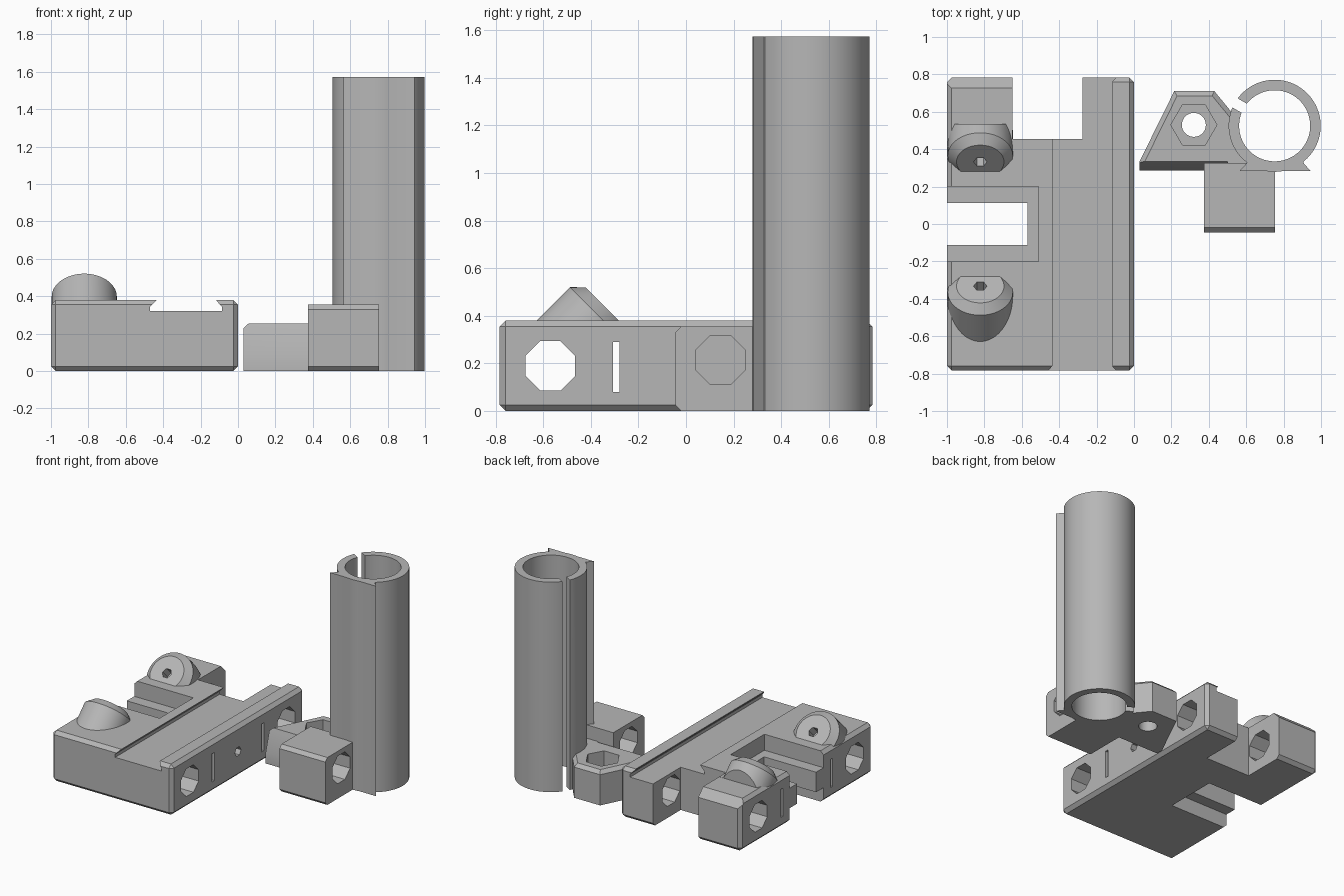
import bpy, bmesh, math
from mathutils import Matrix

old = bpy.data.objects.get("Cube")
if old:
    bpy.data.objects.remove(old)

grey = bpy.data.materials.new("plain grey")
grey.use_nodes = True
grey.diffuse_color = (0.47, 0.47, 0.47, 1)
grey.node_tree.nodes["Principled BSDF"].inputs["Base Color"].default_value = (0.47, 0.47, 0.47, 1)


def make(name, bm):
    bmesh.ops.recalc_face_normals(bm, faces=bm.faces)
    mesh = bpy.data.meshes.new(name)
    bm.to_mesh(mesh)
    bm.free()
    mesh.materials.append(grey)
    ob = bpy.data.objects.new(name, mesh)
    bpy.context.collection.objects.link(ob)
    return ob


def prism(name, axis, pts, lo, hi, bevel=0, top_only=False):
    """Extrude a 2D outline along an axis, with optional chamfers."""
    place = {"X": lambda a, b, h: (h, a, b),
             "Y": lambda a, b, h: (a, h, b),
             "Z": lambda a, b, h: (a, b, h)}[axis]
    bm = bmesh.new()
    low, high = [[bm.verts.new(place(a, b, h)) for a, b in pts] for h in (lo, hi)]
    bm.faces.new(low)
    bm.faces.new(high)
    for i in range(len(pts)):
        j = (i + 1) % len(pts)
        bm.faces.new((low[i], low[j], high[j], high[i]))
    bmesh.ops.recalc_face_normals(bm, faces=bm.faces)
    if bevel:
        edges = [e for e in bm.edges if not top_only or all(v in high for v in e.verts)]
        bmesh.ops.bevel(bm, geom=edges, offset=bevel, segments=1, affect='EDGES')
    return make(name, bm)


def box(name, x, y, z, bevel=0):
    pts = [(x[0], y[0]), (x[1], y[0]), (x[1], y[1]), (x[0], y[1])]
    return prism(name, "Z", pts, z[0], z[1], bevel)


def ring(cx, cy, r, n, turn=0.0):
    return [(cx + r * math.cos(turn + math.tau * i / n),
             cy + r * math.sin(turn + math.tau * i / n)) for i in range(n)]


def octagon(y, z, r=0.112):
    return ring(y, z, r, 8, math.pi / 8)


def combine(target, tool, op):
    """Apply a boolean and drop the tool object."""
    tool.hide_render = True
    mod = target.modifiers.new("cut", 'BOOLEAN')
    mod.operation, mod.object, mod.solver = op, tool, 'EXACT'
    dg = bpy.context.evaluated_depsgraph_get()
    dg.update()
    mesh = bpy.data.meshes.new_from_object(target.evaluated_get(dg))
    target.modifiers.clear()
    target.data = mesh
    bpy.data.objects.remove(tool)


def cut(target, tool):
    combine(target, tool, 'DIFFERENCE')


def join(target, tool):
    combine(target, tool, 'UNION')


# Carriage: chamfered slab
carriage = box("carriage", (-1, 0), (-0.783, 0.783), (0, 0.38), 0.025)

# Rear notch and dovetail channel
cut(carriage, box("notch", (-0.65, -0.275), (0.455, 0.9), (-0.1, 0.5)))
dovetail = [(-0.435, 0.40), (-0.435, 0.38), (-0.47, 0.343), (-0.47, 0.32),
            (-0.085, 0.32), (-0.085, 0.343), (-0.115, 0.375), (-0.115, 0.40)]
cut(carriage, prism("channel", "Y", dovetail, -1, 1))

# Side slot with a thinner middle flange
cut(carriage, box("slot", (-1.1, -0.57), (-0.112, 0.112), (-0.1, 0.5)))
for z in ((0.26, 0.5), (-0.1, 0.11)):
    cut(carriage, box("slot_step", (-1.1, -0.51), (-0.2, 0.2), z))


def tilted_boss(side):
    """Chamfered cylinder leaning 45 degrees towards the slot."""
    bm = bmesh.new()
    rings = []
    for r, h in ((0.174, -0.25), (0.174, -0.046), (0.127, 0)):
        rings.append([bm.verts.new((x, y, h)) for x, y in ring(0, 0, r, 64)])
    bm.faces.new(rings[0])
    bm.faces.new(rings[-1])
    for a, b in zip(rings, rings[1:]):
        for i in range(64):
            j = (i + 1) % 64
            bm.faces.new((a[i], a[j], b[j], b[i]))
    bm.transform(boss_matrix(side))
    return make("boss", bm)


def boss_matrix(side):
    return (Matrix.Translation((-0.822, side * 0.332, 0.43))
            @ Matrix.Rotation(side * math.pi / 4, 4, 'X'))


# Bosses with hex sockets
for side in (-1, 1):
    join(carriage, tilted_boss(side))
    socket = prism("socket", "Z", ring(0, 0, 0.036, 6), -0.08, 0.1)
    socket.data.transform(boss_matrix(side))
    cut(carriage, socket)

# Trim the rear boss and slope the rear edge of its block
cut(carriage, box("boss_trim", (-1.1, -0.6), (0.535, 0.9), (0.379, 0.7)))
cut(carriage, prism("rear_slope", "X",
                    [(0.725, 0.38), (0.725, 0.5), (0.9, 0.5), (0.9, 0.2)], -1.1, -0.6))

# Cross holes and strap slits
for side in (-1, 1):
    cut(carriage, prism("rod_hole", "X", octagon(side * 0.57, 0.19), -1.1, 0.1))
    y = side * 0.293
    cut(carriage, box("strap_slit", (-1.1, 0.1), (y - 0.013, y + 0.013), (0.08, 0.29)))
cut(carriage, prism("screw_hole", "X", ring(0, 0.19, 0.036, 6), -0.6, 0.1))

# Clamp: tapered nut holder
outline = [(0.03, 0.285), (0.66, 0.285), (0.66, 0.45), (0.545, 0.57),
           (0.43, 0.71), (0.215, 0.71), (0.03, 0.335)]
clamp = prism("tube_clamp", "Z", outline, 0, 0.255, 0.025, True)
cut(clamp, prism("front_slope", "X",
                 [(0.27, 0.085), (0.285, 0.085), (0.335, 0.255), (0.335, 0.3), (0.27, 0.3)],
                 -0.1, 0.5))
cut(clamp, prism("nut_pocket", "Z", ring(0.32, 0.53, 0.123, 6), 0.12, 0.4))
cut(clamp, prism("bolt_hole", "Z", ring(0.32, 0.53, 0.064, 48), -0.1, 0.4))

# Clamp: rod block
rod_block = prism("rod_block", "X",
                  [(-0.045, 0.025), (-0.02, 0), (0.325, 0), (0.325, 0.355),
                   (-0.02, 0.355), (-0.045, 0.33)], 0.375, 0.755)
join(clamp, rod_block)
cut(clamp, prism("rod_hole", "X", octagon(0.145, 0.215), 0.3, 0.9))

# Tube with dovetail rail, bore and lengthwise split
TX, TY, TOP = 0.752, 0.525, 1.573
join(clamp, prism("tube", "Z", ring(TX, TY, 0.246, 96), 0, TOP))
join(clamp, prism("rail", "Z", [(0.565, 0.284), (0.943, 0.284), (0.905, 0.328),
                                (0.905, 0.36), (0.605, 0.36), (0.605, 0.328)], 0, TOP))
cut(clamp, prism("bore", "Z", ring(TX, TY, 0.19, 96), -0.1, TOP + 0.1))
split = box("split", (0.1, 0.262), (-0.028, 0.028), (-0.1, TOP + 0.1))
split.data.transform(Matrix.Translation((TX, TY, 0))
                     @ Matrix.Rotation(math.radians(150), 4, 'Z'))
cut(clamp, split)

# Smooth the round walls, keep edges crisp
bpy.ops.object.select_all(action='DESELECT')
for ob in (carriage, clamp):
    ob.select_set(True)
bpy.context.view_layer.objects.active = clamp
bpy.ops.object.shade_smooth_by_angle(angle=math.radians(20))
